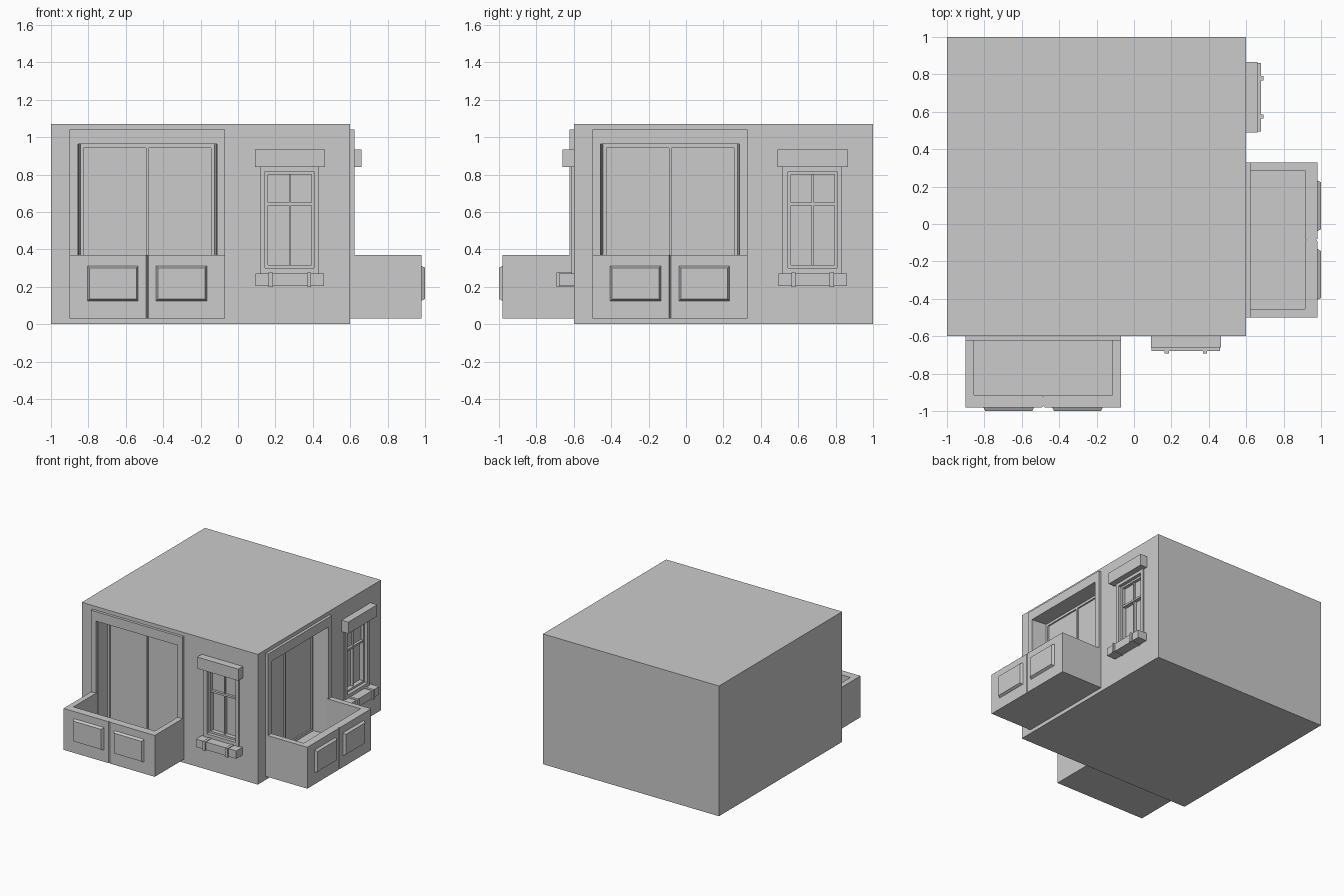
import bpy, bmesh
from mathutils import Vector

if "Cube" in bpy.data.objects:
    bpy.data.objects.remove(bpy.data.objects["Cube"])

# Facade coordinates: u along the wall, d outward from it, z up.
SIDES = {
    "front": lambda u, d, z: Vector((u, -0.6 - d, z)),
    "right": lambda u, d, z: Vector((0.6 + d, u + 0.4, z)),
}


def finish(name, bm):
    bmesh.ops.recalc_face_normals(bm, faces=bm.faces[:])
    me = bpy.data.meshes.new(name)
    bm.to_mesh(me)
    bm.free()
    ob = bpy.data.objects.new(name, me)
    bpy.context.collection.objects.link(ob)
    return ob


def loft(name, a, b):
    """Closed solid between two matching outlines."""
    bm = bmesh.new()
    va = [bm.verts.new(p) for p in a]
    vb = [bm.verts.new(p) for p in b]
    bm.faces.new(va[::-1])
    bm.faces.new(vb)
    n = len(va)
    for i in range(n):
        j = (i + 1) % n
        bm.faces.new((va[i], va[j], vb[j], vb[i]))
    return finish(name, bm)


def block(name, P, u0, u1, z0, z1, d0, d1, iu=0.0, iz=0.0):
    """Box from depth d0 to d1; the d1 end is inset by iu, iz."""
    def ring(d, a, c):
        return [P(u0 + a, d, z0 + c), P(u1 - a, d, z0 + c),
                P(u1 - a, d, z1 - c), P(u0 + a, d, z1 - c)]
    return loft(name, ring(d0, 0, 0), ring(d1, iu, iz))


def frame(name, P, u0, u1, z0, z1, w, d0, d1):
    """Rectangular ring of width w."""
    bm = bmesh.new()
    loops = []
    for d, i in ((d0, 0), (d1, 0), (d1, w), (d0, w)):
        loops.append([bm.verts.new(P(u, d, z)) for u, z in (
            (u0 + i, z0 + i), (u1 - i, z0 + i), (u1 - i, z1 - i), (u0 + i, z1 - i))])
    for k in range(4):
        a, b = loops[k], loops[(k + 1) % 4]
        for i in range(4):
            j = (i + 1) % 4
            bm.faces.new((a[i], a[j], b[j], b[i]))
    return finish(name, bm)


# main building block
front = SIDES["front"]
walls = block("walls", front, -1, 0.6, 0, 1.07, 0, -1.6)


def cut(cutter):
    cutter.hide_render = True
    cutter.hide_viewport = True
    cutter.display_type = 'WIRE'
    m = walls.modifiers.new(cutter.name, 'BOOLEAN')
    m.operation = 'DIFFERENCE'
    m.solver = 'EXACT'
    m.object = cutter


for side, P in SIDES.items():
    def add(name, *args):
        return block(f"{side}_{name}", P, *args)

    # recesses in the wall
    cut(add("door_cutter", -0.856, -0.113, 0.08, 0.962, 0.02, -0.12, 0.014, 0.0))
    cut(add("window_cutter", 0.145, 0.41, 0.30, 0.815, 0.05, -0.05))

    # raised surround of the balcony door
    add("surround_left", -0.9, -0.856, 0.03, 1.04, -0.005, 0.022)
    add("surround_right", -0.113, -0.07, 0.03, 1.04, -0.005, 0.022)
    add("surround_top", -0.856, -0.113, 0.962, 1.04, -0.005, 0.022)

    # sliding door frame and middle post
    frame(f"{side}_door_frame", P, -0.845, -0.124, 0.08, 0.962, 0.02, -0.125, -0.108)
    add("door_post", -0.492, -0.478, 0.1, 0.942, -0.125, -0.108)

    # balcony parapet, with V grooves at the centre of its front wall
    m, g = -0.485, 0.006
    plan = [(-0.9, 0), (-0.9, 0.38), (m - g, 0.38), (m, 0.372), (m + g, 0.38),
            (-0.07, 0.38), (-0.07, 0), (-0.115, 0), (-0.115, 0.315),
            (m + g, 0.315), (m, 0.322), (m - g, 0.315), (-0.855, 0.315), (-0.855, 0)]
    loft(f"{side}_parapet", [P(u, d, 0.03) for u, d in plan],
         [P(u, d, 0.37) for u, d in plan])
    add("balcony_floor", -0.857, -0.113, 0.03, 0.08, 0, 0.317)

    # raised bevelled panels
    for k, u in enumerate((-0.808, -0.441)):
        add(f"panel_{k + 1}", u, u + 0.277, 0.122, 0.314, 0.375, 0.4, 0.013, 0.013)

    # window surround and sashes
    frame(f"{side}_window_surround", P, 0.117, 0.434, 0.272, 0.843, 0.028, -0.005, 0.012)
    frame(f"{side}_sash_frame", P, 0.145, 0.41, 0.30, 0.815, 0.016, -0.055, -0.015)
    add("sash_post", 0.272, 0.284, 0.31, 0.805, -0.055, -0.027)
    add("meeting_rail", 0.155, 0.4, 0.634, 0.65, -0.055, -0.02)
    add("upper_pane", 0.155, 0.4, 0.64, 0.805, -0.055, -0.04)

    # lintel, sill and its two brackets
    add("lintel", 0.09, 0.465, 0.84, 0.935, -0.005, 0.06)
    add("sill", 0.094, 0.46, 0.205, 0.27, -0.005, 0.08)
    for k, u in enumerate((0.164, 0.368)):
        add(f"sill_bracket_{k + 1}", u, u + 0.022, 0.2, 0.275, -0.005, 0.092)
